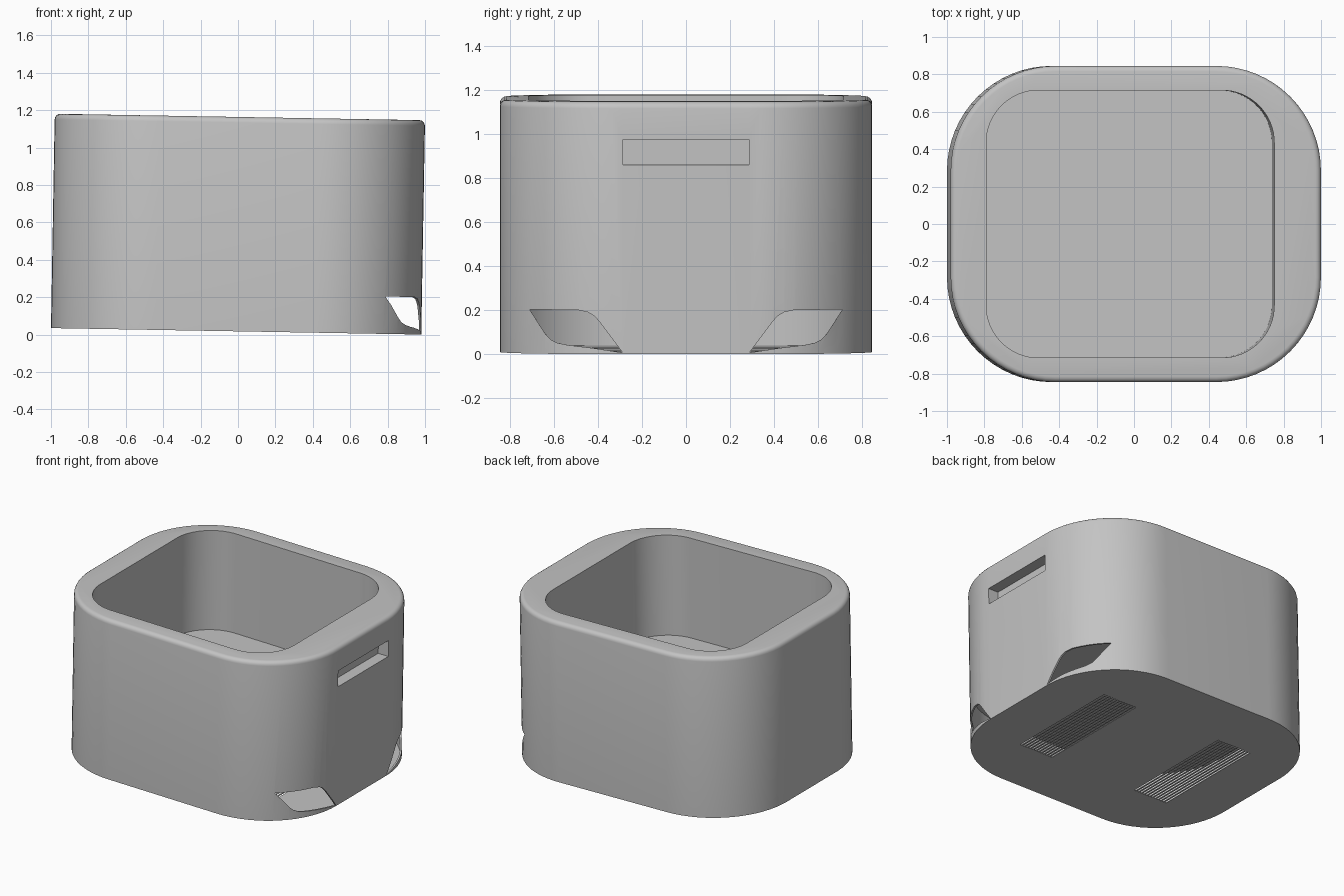
import bpy, bmesh, math

cube = bpy.data.objects.get("Cube")
if cube:
    bpy.data.objects.remove(cube, do_unlink=True)

HX, HY, R, H = 0.99, 0.845, 0.56, 1.146   # outer half sizes, corner radius, height
TILT = math.radians(1)

grey = bpy.data.materials.new("plain_grey")
grey.use_nodes = True
colour = (0.55, 0.55, 0.55, 1)
grey.diffuse_color = colour
bsdf = grey.node_tree.nodes["Principled BSDF"]
bsdf.inputs["Base Color"].default_value = colour
bsdf.inputs["Roughness"].default_value = 0.6


def rounded_outline(hx, hy, r, cx=0, steps=16):
    points = []
    for corner, (sx, sy) in enumerate([(1, 1), (-1, 1), (-1, -1), (1, -1)]):
        for i in range(steps + 1):
            a = math.pi / 2 * (corner + i / steps)
            points.append((cx + sx * (hx - r) + r * math.cos(a),
                           sy * (hy - r) + r * math.sin(a)))
    return points


def extrude(bm, ring, offset):
    """Close a ring of 3D points and extrude it by an offset."""
    face = bm.faces.new([bm.verts.new(p) for p in ring])
    out = bmesh.ops.extrude_face_region(bm, geom=[face])
    verts = [g for g in out["geom"] if isinstance(g, bmesh.types.BMVert)]
    bmesh.ops.translate(bm, verts=verts, vec=offset)


def prism(bm, outline, z0, z1):
    extrude(bm, [(x, y, z0) for x, y in outline], (0, 0, z1 - z0))


def box(bm, x0, x1, y0, y1, z0, z1):
    prism(bm, [(x0, y0), (x1, y0), (x1, y1), (x0, y1)], z0, z1)


def make_object(name, bm):
    bmesh.ops.recalc_face_normals(bm, faces=bm.faces)
    mesh = bpy.data.meshes.new(name)
    bm.to_mesh(mesh)
    bm.free()
    mesh.materials.append(grey)
    obj = bpy.data.objects.new(name, mesh)
    bpy.context.collection.objects.link(obj)
    return obj


# Outer body with a softened upper rim
bm = bmesh.new()
prism(bm, rounded_outline(HX, HY, R), 0, H)
rim = [e for e in bm.edges if all(v.co.z > H - 0.001 for v in e.verts)]
bmesh.ops.bevel(bm, geom=rim, offset=0.03, segments=4, profile=0.5, affect='EDGES')
body = make_object("planter_body", bm)

cutters = []

# Open upper cavity
bm = bmesh.new()
prism(bm, rounded_outline(0.77, 0.715, 0.28, cx=-0.03), 0.43, H + 0.2)
cutters.append(make_object("cavity_cutter", bm))

# Hollow lower chamber behind a thin wall
bm = bmesh.new()
prism(bm, rounded_outline(HX - 0.012, HY - 0.012, R - 0.012), 0.005, 0.4)
cutters.append(make_object("chamber_cutter", bm))

# Recessed slot in the side
bm = bmesh.new()
box(bm, HX - 0.08, HX + 0.1, -0.285, 0.285, 0.86, 0.975)
cutters.append(make_object("slot_cutter", bm))

# Mirrored leaf-shaped openings at the lower corners
leaf = [(0.288, 0.007), (0.395, 0.15), (0.415, 0.172), (0.445, 0.19), (0.49, 0.2),
        (0.71, 0.2), (0.64, 0.092), (0.615, 0.065), (0.585, 0.05), (0.54, 0.041),
        (0.42, 0.027)]
bm = bmesh.new()
for side in (1, -1):
    extrude(bm, [(0.5, side * y, z) for y, z in leaf], (0.7, 0, 0))
cutters.append(make_object("corner_opening_cutter", bm))

# Two slatted vents in the base
bm = bmesh.new()
for cx in (-0.485, 0.485):
    for i in range(12):
        x = cx + (i - 5.5) * 0.0235
        box(bm, x - 0.007, x + 0.007, -0.425, 0.425, -0.05, 0.05)
cutters.append(make_object("vent_cutter", bm))

# Cut everything out of the body
bpy.context.view_layer.objects.active = body
for cutter in cutters:
    cutter.hide_render = True
    mod = body.modifiers.new(cutter.name, 'BOOLEAN')
    mod.operation = 'DIFFERENCE'
    mod.solver = 'EXACT'
    mod.object = cutter
    bpy.ops.object.modifier_apply(modifier=mod.name)
for cutter in cutters:
    bpy.data.objects.remove(cutter, do_unlink=True)

# Smooth the curves and lean the body slightly
bpy.ops.object.select_all(action='DESELECT')
body.select_set(True)
bpy.ops.object.shade_smooth_by_angle(angle=math.radians(30))
body.rotation_euler = (0, TILT, 0)
body.location = (-0.01, 0, HX * math.sin(TILT))
